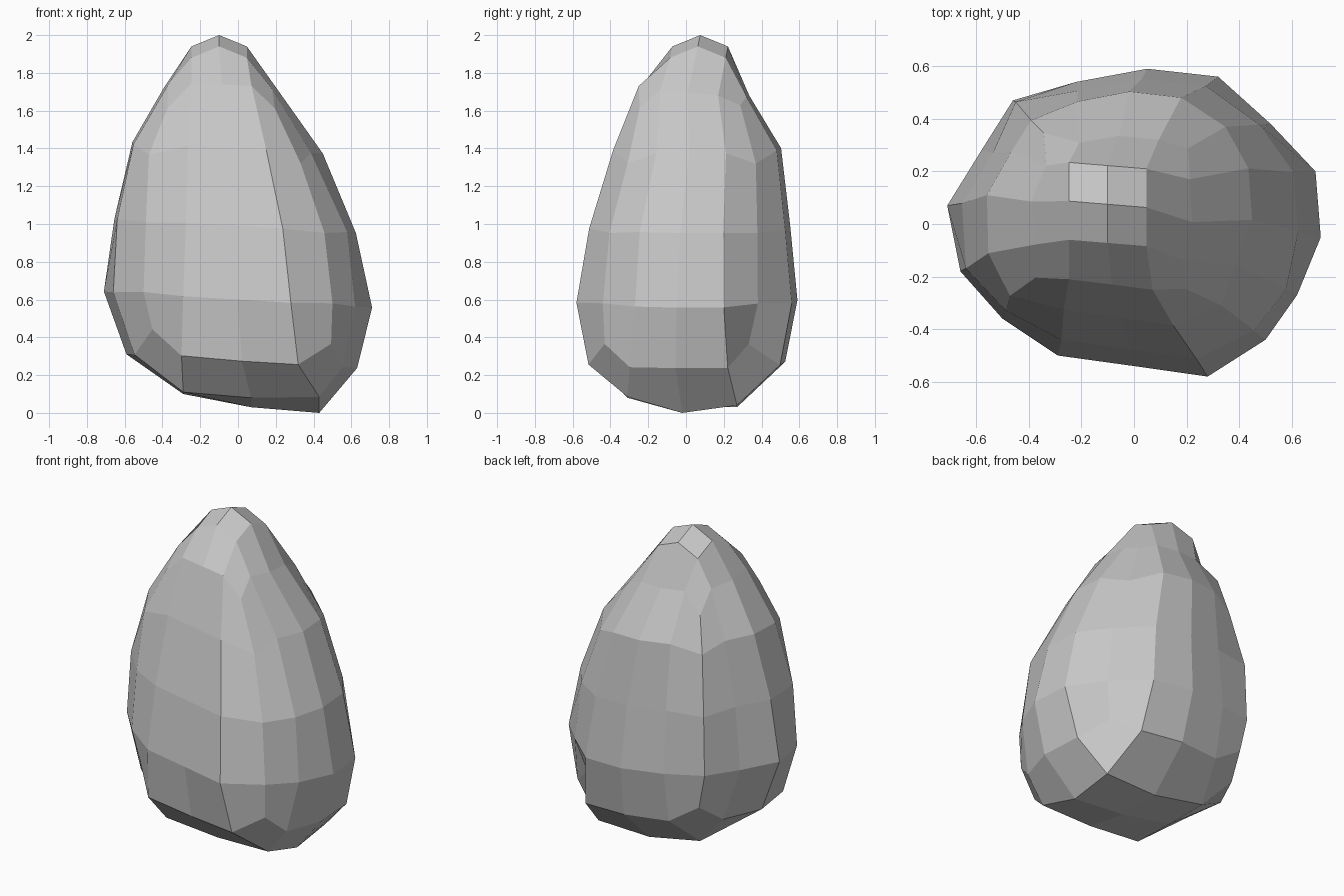
import bpy
import bmesh

default = bpy.data.objects.get("Cube")
if default:
    bpy.data.objects.remove(default, do_unlink=True)

# Plain grey stone
stone = bpy.data.materials.new("grey_stone")
stone.use_nodes = True
grey = (0.57, 0.57, 0.57, 1.0)
stone.diffuse_color = grey
stone.node_tree.nodes["Principled BSDF"].inputs["Base Color"].default_value = grey

SIDE = 4           # faces along each side of the boxy rock
AROUND = SIDE * 4  # points around each ring

# Widest cross-section, counter-clockwise from the front corner at -x
OUTLINE = [
    (-0.50, -0.36), (-0.29, -0.50), (0.00, -0.54), (0.28, -0.58),
    (0.50, -0.44), (0.62, -0.27), (0.71, -0.05), (0.69, 0.20),
    (0.52, 0.38), (0.32, 0.56), (0.05, 0.59), (-0.22, 0.54),
    (-0.46, 0.47), (-0.58, 0.28), (-0.71, 0.07), (-0.66, -0.18),
]

# Ring: height, centre, scale, corner stretch, corner lift, spread along sides, y tilt
RINGS = [
    (0.275, (0.02, 0.00), (0.86, 0.89), 1.10, 0.12, 1.24, 0.00),
    (0.60, (0.00, 0.00), (1.00, 1.00), 1.00, 0.01, 1.00, 0.00),
    (0.99, (-0.015, 0.015), (0.90, 0.91), 1.05, -0.01, 1.00, 0.00),
    (1.40, (-0.055, 0.055), (0.71, 0.76), 1.09, -0.06, 1.03, 0.00),
    (1.71, (-0.085, 0.04), (0.43, 0.50), 1.30, -0.11, 1.30, -0.10),
]

# Chips and bulges at single points: (ring, point) -> offset
CHIPS = {
    (0, 0): (0.00, 0.01, 0.02),
    (0, 1): (-0.01, -0.035, 0.01),
    (0, 2): (0.00, -0.02, 0.00),
    (0, 8): (-0.05, -0.04, 0.00),
    (2, 5): (0.035, -0.015, 0.00),
    (2, 15): (-0.03, -0.02, 0.00),
    (3, 0): (-0.03, -0.03, 0.00),
    (3, 12): (0.02, -0.05, 0.00),
    (3, 15): (-0.03, -0.025, -0.01),
    (4, 0): (-0.01, -0.01, -0.03),
    (4, 8): (0.00, 0.00, 0.07),
}


def make_ring(bm, level, height, centre, scale, stretch, lift, spread, tilt):
    ring = []
    for k, (x, y) in enumerate(OUTLINE):
        corner = k % SIDE == 0
        on_front_or_back = (k // SIDE) % 2 == 0
        if corner:
            sx = sy = stretch
        elif on_front_or_back:
            sx, sy = spread, 1.0
        else:
            sx, sy = 1.0, spread
        px = centre[0] + x * scale[0] * sx
        py = centre[1] + y * scale[1] * sy
        pz = height - 0.06 * px + tilt * py + (lift if corner else 0.0)
        dx, dy, dz = CHIPS.get((level, k), (0.0, 0.0, 0.0))
        ring.append(bm.verts.new((px + dx, py + dy, pz + dz)))
    return ring


def border_index(i, j):
    if j == 0:
        return i
    if i == SIDE:
        return SIDE + j
    if j == SIDE:
        return 3 * SIDE - i
    return (AROUND - j) % AROUND


def make_cap(bm, ring, place):
    """Close a ring with a square grid; place() gives the inner points."""
    grid = {}
    for i in range(SIDE + 1):
        for j in range(SIDE + 1):
            if i in (0, SIDE) or j in (0, SIDE):
                grid[i, j] = ring[border_index(i, j)]
            else:
                grid[i, j] = bm.verts.new(place(i - 2, j - 2))
    for i in range(SIDE):
        for j in range(SIDE):
            bm.faces.new((grid[i, j], grid[i + 1, j],
                          grid[i + 1, j + 1], grid[i, j + 1]))


def crown(i, j):
    return (-0.10 + 0.147 * i, 0.075 + 0.147 * j - 0.012 * i,
            2.0 - 0.06 * (abs(i) + abs(j)))


# Underside heights, front row to back row
BASE_HEIGHTS = [
    (0.11, 0.08, 0.085),
    (0.10, 0.03, 0.00),
    (0.10, 0.03, 0.04),
]


def underside(i, j):
    return (0.07 + 0.36 * i, -0.02 + 0.29 * j, BASE_HEIGHTS[j + 1][i + 1])


# Rock body: stacked rings closed by the crown and underside
bm = bmesh.new()
rings = [make_ring(bm, level, *r) for level, r in enumerate(RINGS)]
for low, high in zip(rings, rings[1:]):
    for k in range(AROUND):
        n = (k + 1) % AROUND
        bm.faces.new((low[k], low[n], high[n], high[k]))
make_cap(bm, rings[-1], crown)
make_cap(bm, rings[0], underside)
bmesh.ops.recalc_face_normals(bm, faces=bm.faces)

mesh = bpy.data.meshes.new("rock")
bm.to_mesh(mesh)
bm.free()
mesh.materials.append(stone)
rock = bpy.data.objects.new("rock", mesh)
bpy.context.collection.objects.link(rock)
